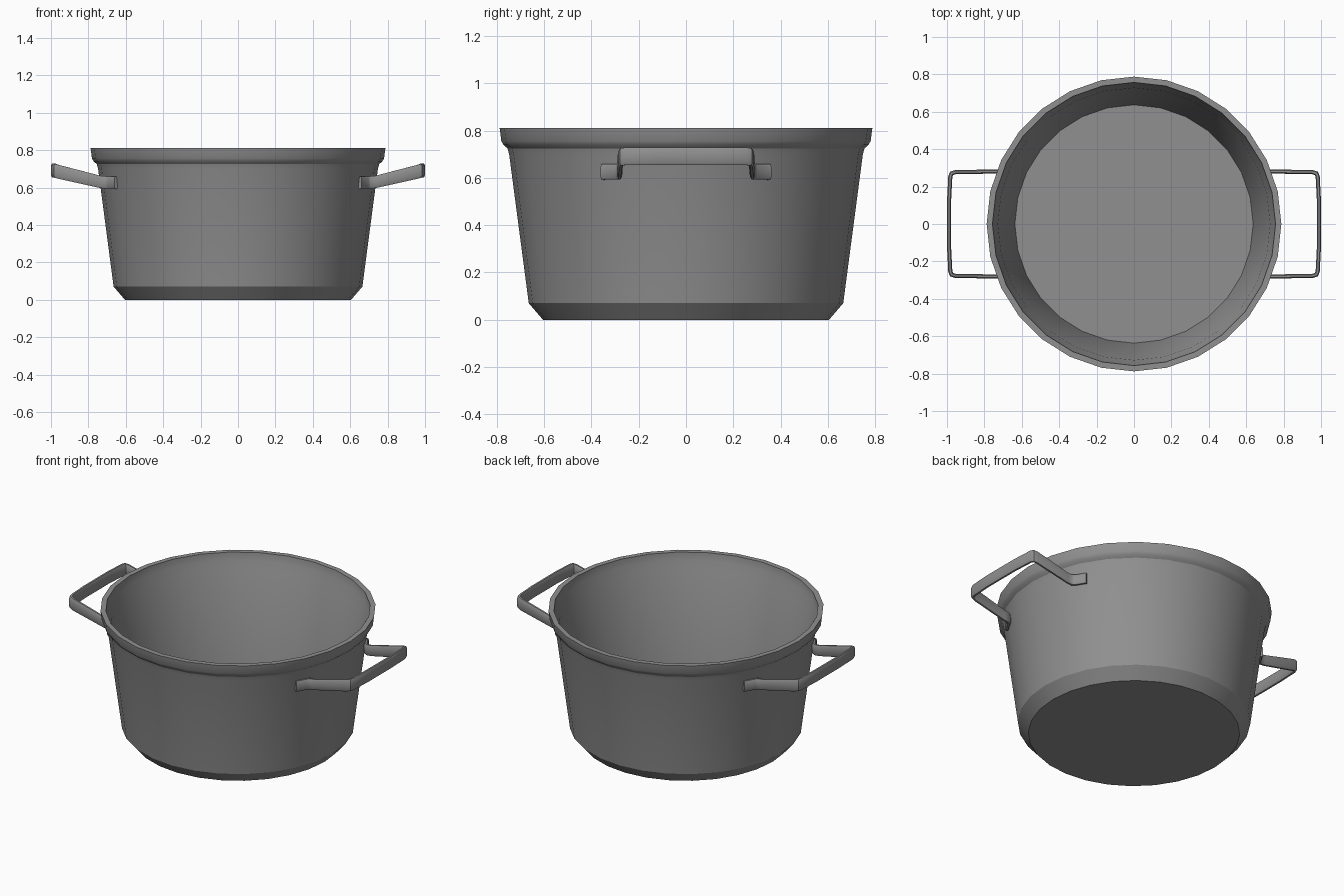
import bpy
import bmesh
import math
from mathutils import Vector

cube = bpy.data.objects.get("Cube")
if cube:
    bpy.data.objects.remove(cube, do_unlink=True)

SIDES = 28

# Single dark metal colour
metal = bpy.data.materials.new("grey metal")
metal.use_nodes = True
colour = (0.28, 0.28, 0.28, 1)
metal.diffuse_color = colour
metal.node_tree.nodes["Principled BSDF"].inputs["Base Color"].default_value = colour


def finish(bm, name):
    bmesh.ops.recalc_face_normals(bm, faces=bm.faces[:])
    mesh = bpy.data.meshes.new(name)
    bm.to_mesh(mesh)
    bm.free()
    mesh.materials.append(metal)
    obj = bpy.data.objects.new(name, mesh)
    bpy.context.collection.objects.link(obj)
    bpy.ops.object.select_all(action="DESELECT")
    obj.select_set(True)
    bpy.context.view_layer.objects.active = obj
    bpy.ops.object.shade_smooth_by_angle(angle=math.radians(32))
    return obj


def skin(bm, rings):
    """Bridge closed rings in order and cap both ends."""
    loops = [[bm.verts.new(p) for p in ring] for ring in rings]
    for a, b in zip(loops, loops[1:]):
        n = len(a)
        for i in range(n):
            j = (i + 1) % n
            bm.faces.new((a[i], a[j], b[j], b[i]))
    bm.faces.new(loops[0])
    bm.faces.new(loops[-1])


def circle(radius, z):
    step = math.tau / SIDES
    return [(radius * math.cos(i * step), radius * math.sin(i * step), z)
            for i in range(SIDES)]


# Pot body: bottom, chamfer, tapered wall, flared rim, inner wall, floor
profile = [(0.605, 0), (0.665, 0.07), (0.748, 0.70), (0.755, 0.725),
           (0.772, 0.74), (0.781, 0.756), (0.788, 0.81),
           (0.757, 0.81), (0.752, 0.76), (0.728, 0.71), (0.637, 0.07)]
bm = bmesh.new()
skin(bm, [circle(r, z) for r, z in profile])
finish(bm, "pot_body")

# Half of the left handle path, from the foot on the wall to the middle bar
half = [Vector(p) for p in [
    (0.652, 0.355, 0.625), (0.69, 0.292, 0.626), (0.705, 0.282, 0.627),
    (0.735, 0.281, 0.63), (0.955, 0.277, 0.683), (0.975, 0.271, 0.689),
    (0.982, 0.255, 0.691), (0.989, 0.12, 0.692)]]
path = half + [Vector((p.x, -p.y, p.z)) for p in reversed(half)]


def handle(side, name):
    """Sweep a tall flat strip with rounded edges along the path."""
    rings = []
    for i, p in enumerate(path):
        before = path[max(i - 1, 0)]
        after = path[min(i + 1, len(path) - 1)]
        d_in = (p - before).to_2d()
        d_out = (after - p).to_2d()
        d_in = d_in.normalized() if d_in.length else d_out.normalized()
        d_out = d_out.normalized() if d_out.length else d_in
        along = (d_in + d_out).normalized()
        across = Vector((-along.y, along.x, 0)) / max(along.dot(d_in), 0.5)
        thick, tall = 0.011, 0.033 + 0.004 * (p.z > 0.65)
        section = [(1, 0.7), (0.5, 1), (-0.5, 1), (-1, 0.7),
                   (-1, -0.7), (-0.5, -1), (0.5, -1), (1, -0.7)]
        ring = [p + across * thick * u + Vector((0, 0, tall * v))
                for u, v in section]
        rings.append([(side * q.x, q.y, q.z) for q in ring])
    bm = bmesh.new()
    skin(bm, rings)
    finish(bm, name)


handle(1, "left_handle")
handle(-1, "right_handle")
